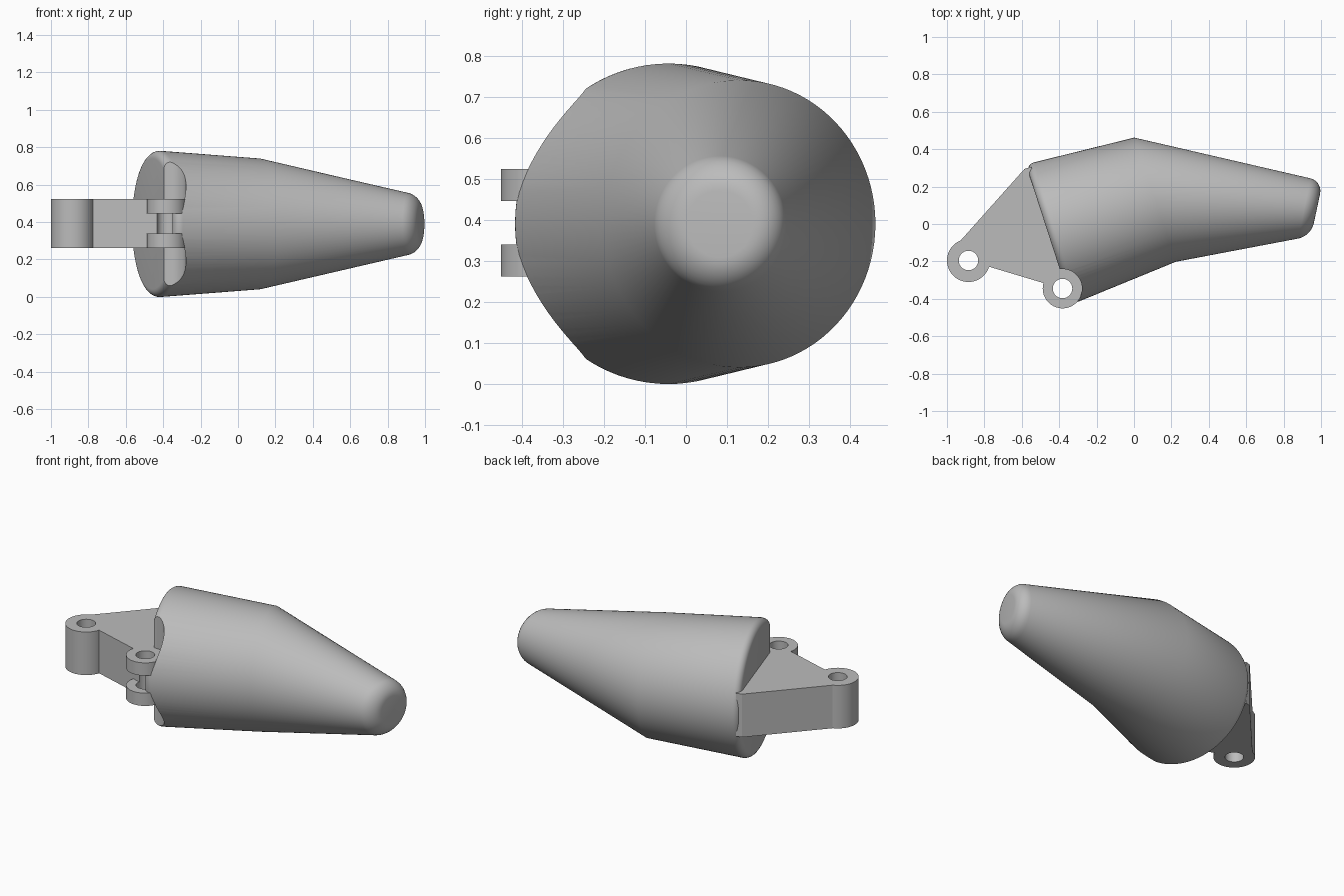
import bpy, bmesh, math
from mathutils import Vector

cube = bpy.data.objects.get("Cube")
if cube:
    bpy.data.objects.remove(cube, do_unlink=True)

MID = 0.39                    # height of the axis
HINGE = (-0.382, -0.345)      # pin axis beside the body
KNUCKLE = (-0.885, -0.195)    # pin axis at the far end of the arm
BOTTOM, TOP = 0.262, 0.524    # arm thickness

grey = bpy.data.materials.new("light grey")
grey.use_nodes = True
grey.diffuse_color = (0.5, 0.5, 0.5, 1)
grey.node_tree.nodes["Principled BSDF"].inputs["Base Color"].default_value = (0.5, 0.5, 0.5, 1)


def make_object(name, bm):
    bmesh.ops.recalc_face_normals(bm, faces=bm.faces)
    mesh = bpy.data.meshes.new(name)
    bm.to_mesh(mesh)
    bm.free()
    mesh.materials.append(grey)
    obj = bpy.data.objects.new(name, mesh)
    bpy.context.collection.objects.link(obj)
    return obj


def prism(name, outline, z0, z1):
    bm = bmesh.new()
    low = bm.faces.new([bm.verts.new((x, y, z0)) for x, y in outline])
    up = bmesh.ops.extrude_face_region(bm, geom=[low])["geom"]
    bmesh.ops.translate(bm, vec=(0, 0, z1 - z0),
                        verts=[g for g in up if isinstance(g, bmesh.types.BMVert)])
    return make_object(name, bm)


def cylinder(name, centre, radius, z0, z1, sides=64):
    angles = [math.tau * i / sides for i in range(sides)]
    return prism(name, [(centre[0] + radius * math.cos(a), centre[1] + radius * math.sin(a))
                        for a in angles], z0, z1)


def combine(obj, other, operation):
    bpy.context.view_layer.objects.active = obj
    mod = obj.modifiers.new("combine", "BOOLEAN")
    mod.operation, mod.solver, mod.object = operation, "EXACT", other
    bpy.ops.object.modifier_apply(modifier=mod.name)
    bpy.data.objects.remove(other, do_unlink=True)


def ring(bm, x, y, radius, tilt, sides=96):
    across = Vector((-math.sin(tilt), math.cos(tilt), 0))
    centre = Vector((x, y, MID))
    return [bm.verts.new(centre + radius * (across * math.cos(a) + Vector((0, 0, math.sin(a)))))
            for a in (math.tau * i / sides for i in range(sides))]


# Bent tapering body: base, elbow and tip rings with rounded ends
bm = bmesh.new()
rings = [ring(bm, -0.457, -0.056, 0.394, math.radians(18)),
         ring(bm, 0.1125, 0.13, 0.35, math.radians(18.5)),
         ring(bm, 0.978, 0.082, 0.15, math.radians(-12))]
for a, b in zip(rings, rings[1:]):
    for i in range(len(a)):
        j = (i + 1) % len(a)
        bm.faces.new((a[i], a[j], b[j], b[i]))
caps = [bm.faces.new(rings[0]), bm.faces.new(rings[-1])]
bmesh.ops.recalc_face_normals(bm, faces=bm.faces)
for edges, size in [(list(f.edges), s) for f, s in zip(caps, (0.045, 0.068))]:
    bmesh.ops.bevel(bm, geom=edges, offset=size, segments=7, profile=0.5, affect="EDGES")
body = make_object("body", bm)

# Clearance round the hinge, above and below the lugs, and the pin hole
for z0, z1 in ((-0.1, 0.3), (0.486, 0.9)):
    combine(body, cylinder("clearance", HINGE, 0.104, z0, z1), "DIFFERENCE")
combine(body, cylinder("pin_hole", HINGE, 0.052, 0.2, 0.6), "DIFFERENCE")

# Flat arm with an end knuckle and two hinge lugs
arm = prism("hinge_arm", [(-0.885, -0.19), (-0.77, -0.23), (-0.39, -0.344), (-0.36, -0.25),
                          (-0.53, 0.27), (-0.55, 0.305), (-0.585, 0.295), (-0.925, -0.086)],
            BOTTOM, TOP)
combine(arm, cylinder("knuckle", KNUCKLE, 0.115, BOTTOM, TOP), "UNION")
for z0, z1 in ((BOTTOM, 0.34), (0.446, TOP)):
    combine(arm, cylinder("hinge_lug", HINGE, 0.106, z0, z1), "UNION")
for centre in (HINGE, KNUCKLE):
    combine(arm, cylinder("pin_hole", centre, 0.052, 0.1, 0.7), "DIFFERENCE")

# Smooth shading with sharp edges kept
bpy.ops.object.select_all(action="DESELECT")
for obj in (body, arm):
    obj.select_set(True)
bpy.context.view_layer.objects.active = body
bpy.ops.object.shade_smooth_by_angle(angle=math.radians(30))
